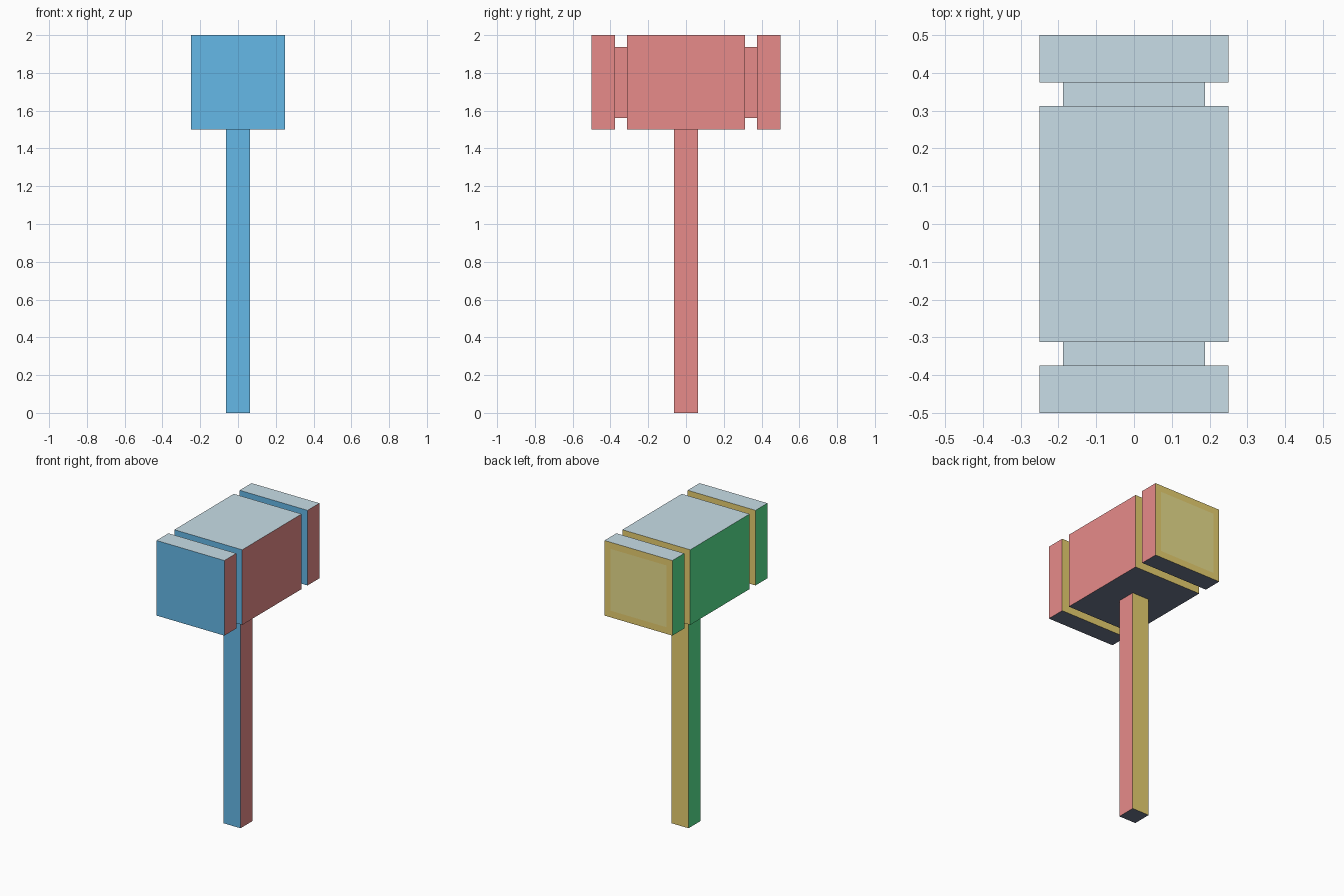
import bpy
import bmesh
from mathutils import Vector

if "Cube" in bpy.data.objects:
    bpy.data.objects.remove(bpy.data.objects["Cube"], do_unlink=True)


def to_linear(value):
    c = value / 255
    return c / 12.92 if c <= 0.04045 else ((c + 0.055) / 1.055) ** 2.4


def make_material(name, rgb):
    colour = (*(to_linear(v) for v in rgb), 1.0)
    mat = bpy.data.materials.new(name)
    mat.use_nodes = True
    mat.diffuse_color = colour
    mat.node_tree.nodes["Principled BSDF"].inputs["Base Color"].default_value = colour
    return mat


# One colour for each facing direction, plus the panel on the back
SIDES = [
    ("sky_blue", (110, 200, 251), (0, -1, 0)),
    ("yellow", (250, 224, 122), (0, 1, 0)),
    ("coral_red", (248, 150, 148), (1, 0, 0)),
    ("mint_green", (95, 245, 154), (-1, 0, 0)),
    ("pale_blue_grey", (215, 238, 248), (0, 0, 1)),
    ("slate", (110, 120, 142), (0, 0, -1)),
]
DIRECTIONS = [Vector(side[2]) for side in SIDES]
MATERIALS = [make_material(name, rgb) for name, rgb, _ in SIDES]
MATERIALS.append(make_material("pale_yellow", (255, 243, 155)))
PANEL = len(MATERIALS) - 1


def box(name, low, high, back_panel=0.0):
    """Box between two corners, coloured by face direction."""
    low, high = Vector(low), Vector(high)
    centre, size = (low + high) / 2, high - low
    bm = bmesh.new()
    bmesh.ops.create_cube(bm, size=1)
    bmesh.ops.scale(bm, vec=size, verts=bm.verts)
    bm.normal_update()
    for face in bm.faces:
        face.material_index = max(range(6), key=lambda i: face.normal.dot(DIRECTIONS[i]))
    # Lighter flat panel cut into the back face
    if back_panel:
        back = [f for f in bm.faces if f.normal.y > 0.9]
        bmesh.ops.inset_individual(bm, faces=back, thickness=back_panel)
        for face in back:
            face.material_index = PANEL
    mesh = bpy.data.meshes.new(name)
    bm.to_mesh(mesh)
    bm.free()
    for mat in MATERIALS:
        mesh.materials.append(mat)
    obj = bpy.data.objects.new(name, mesh)
    obj.location = centre
    bpy.context.collection.objects.link(obj)
    return obj


# Handle and main block of the head
box("handle", (-0.0625, -0.0625, 0), (0.0625, 0.0625, 1.5))
box("head_block", (-0.25, -0.3125, 1.5), (0.25, 0.3125, 2))

# Recessed necks and end caps
box("front_neck", (-0.1875, -0.375, 1.5625), (0.1875, -0.3125, 1.9375))
box("back_neck", (-0.1875, 0.3125, 1.5625), (0.1875, 0.375, 1.9375))
box("front_cap", (-0.25, -0.5, 1.5), (0.25, -0.375, 2))
box("back_cap", (-0.25, 0.375, 1.5), (0.25, 0.5, 2), back_panel=0.0625)
